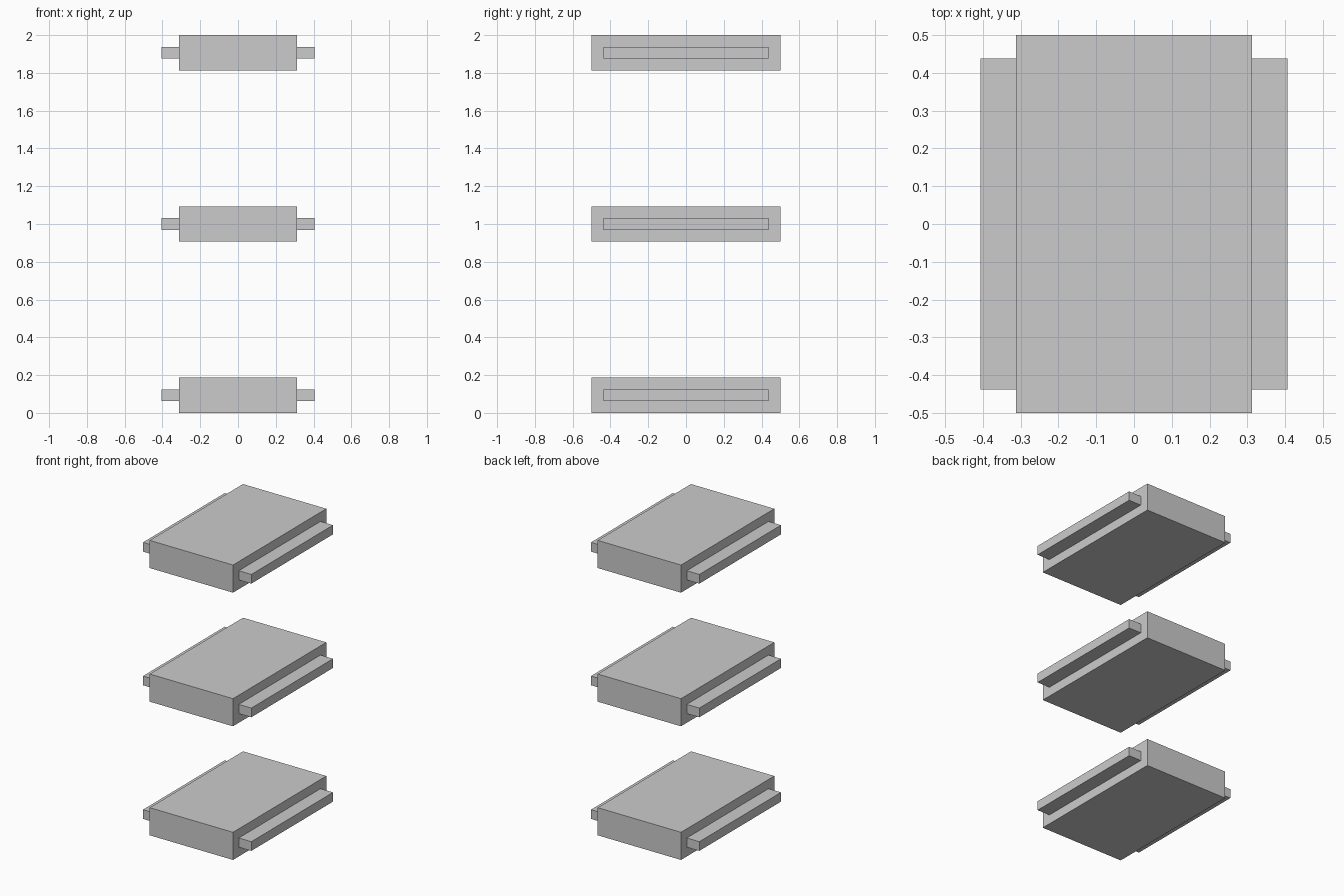
import bpy

if "Cube" in bpy.data.objects:
    bpy.data.objects.remove(bpy.data.objects["Cube"])


def box(name, size, center):
    bpy.ops.mesh.primitive_cube_add(size=1, location=center)
    obj = bpy.context.object
    obj.name = name
    obj.scale = size
    bpy.ops.object.transform_apply(location=False, rotation=False, scale=True)
    return obj


SLAB = (0.625, 1.0, 0.1875)
RAIL = (0.09375, 0.875, 0.0625)
rail_x = (SLAB[0] + RAIL[0]) / 2

# Three identical stacked slabs, each with a rail on both long sides
for level, z in (("bottom", SLAB[2] / 2), ("middle", 1.0), ("top", 2 - SLAB[2] / 2)):
    box(f"{level}_slab", SLAB, (0, 0, z))
    for side, s in (("left", -1), ("right", 1)):
        box(f"{level}_{side}_rail", RAIL, (s * rail_x, 0, z))
